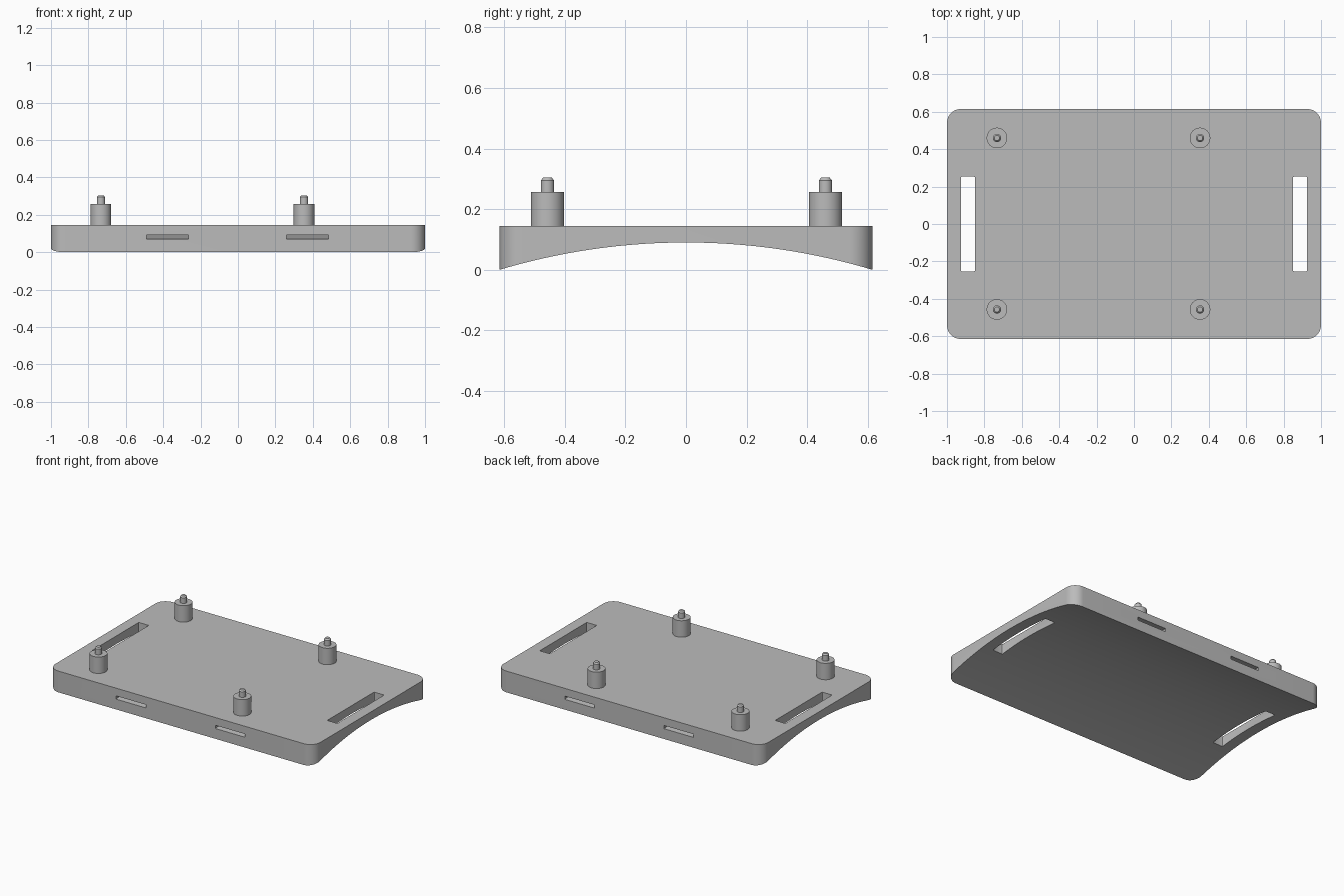
import bpy
import bmesh
import math

if "Cube" in bpy.data.objects:
    bpy.data.objects.remove(bpy.data.objects["Cube"], do_unlink=True)

HALF_X, HALF_Y, TOP, ARCH = 1.0, 0.615, 0.145, 0.09

grey = bpy.data.materials.new("plain grey")
grey.use_nodes = True
colour = (0.5, 0.5, 0.5, 1)
grey.diffuse_color = colour
grey.node_tree.nodes["Principled BSDF"].inputs["Base Color"].default_value = colour


def prism(name, points, offset):
    """Extrude a closed outline of 3D points along an offset."""
    bm = bmesh.new()
    face = bm.faces.new([bm.verts.new(p) for p in points])
    moved = bmesh.ops.extrude_face_region(bm, geom=[face])["geom"]
    verts = [v for v in moved if isinstance(v, bmesh.types.BMVert)]
    bmesh.ops.translate(bm, verts=verts, vec=offset)
    bmesh.ops.recalc_face_normals(bm, faces=bm.faces)
    mesh = bpy.data.meshes.new(name)
    bm.to_mesh(mesh)
    bm.free()
    obj = bpy.data.objects.new(name, mesh)
    bpy.context.collection.objects.link(obj)
    mesh.materials.append(grey)
    return obj


def rounded_rect(hx, hy, r, z, cx=0, steps=12):
    pts = []
    for i, (sx, sy) in enumerate([(1, 1), (-1, 1), (-1, -1), (1, -1)]):
        for k in range(steps + 1):
            a = math.pi / 2 * (i + k / steps)
            pts.append((cx + sx * (hx - r) + r * math.cos(a),
                        sy * (hy - r) + r * math.sin(a), z))
    return pts


def arc(end_z, mid_z, half, steps=48):
    """Points of a circular arch across y, at x = 0."""
    rise = mid_z - end_z
    radius = (half ** 2 + rise ** 2) / (2 * rise)
    ys = [half * (2 * k / steps - 1) for k in range(steps + 1)]
    return [(0, y, mid_z - radius + math.sqrt(radius ** 2 - y * y)) for y in ys]


def shade(obj):
    bpy.ops.object.select_all(action="DESELECT")
    obj.select_set(True)
    bpy.context.view_layer.objects.active = obj
    bpy.ops.object.shade_smooth_by_angle(angle=math.radians(30))


def cut(obj, cutter):
    mod = obj.modifiers.new("cut", "BOOLEAN")
    mod.operation = "DIFFERENCE"
    mod.solver = "EXACT"
    mod.object = cutter
    bpy.context.view_layer.objects.active = obj
    bpy.ops.object.modifier_apply(modifier=mod.name)
    bpy.data.objects.remove(cutter, do_unlink=True)


# Plate with rounded corners
plate = prism("base_plate", rounded_rect(HALF_X, HALF_Y, 0.075, 0), (0, 0, TOP))

# Arched underside
under = arc(0, ARCH, HALF_Y) + [(0, HALF_Y + 0.1, -0.04), (0, HALF_Y + 0.1, -0.2),
                                (0, -HALF_Y - 0.1, -0.2), (0, -HALF_Y - 0.1, -0.04)]
cut(plate, prism("arch_cutter", [(-1.2, y, z) for _, y, z in under], (2.4, 0, 0)))

# Strap slots through the plate at both ends
for side in (-1, 1):
    outline = rounded_rect(0.038, 0.253, 0.006, -0.1, cx=side * 0.888, steps=3)
    cut(plate, prism("slot_cutter", outline, (0, 0, 0.4)))

# Shallow curved tunnels from front to back
for x in (-0.377, 0.372):
    low = arc(0.069, 0.105, HALF_Y + 0.01)
    high = [(px, y, z + 0.022) for px, y, z in reversed(low)]
    outline = [(x - 0.112, y, z) for _, y, z in low + high]
    cut(plate, prism("tunnel_cutter", outline, (0.224, 0, 0)))
shade(plate)


def turned(name, x, y, profile, sides=48):
    """Stack rings of (radius, z) into a closed turned part."""
    bm = bmesh.new()
    rings = []
    for r, z in profile:
        rings.append([bm.verts.new((x + r * math.cos(2 * math.pi * k / sides),
                                    y + r * math.sin(2 * math.pi * k / sides), z))
                      for k in range(sides)])
    for a, b in zip(rings, rings[1:]):
        for k in range(sides):
            n = (k + 1) % sides
            bm.faces.new((a[k], a[n], b[n], b[k]))
    bm.faces.new(rings[-1])
    bm.faces.new(list(reversed(rings[0])))
    mesh = bpy.data.meshes.new(name)
    bm.to_mesh(mesh)
    bm.free()
    mesh.materials.append(grey)
    obj = bpy.data.objects.new(name, mesh)
    bpy.context.collection.objects.link(obj)
    shade(obj)


# Standoff posts with chamfered locating pins
profile = [(0.055, TOP - 0.005), (0.055, 0.257), (0.022, 0.257),
           (0.022, 0.295), (0.014, 0.304)]
for x, end in ((-0.733, "right"), (0.353, "left")):
    for y, face in ((-0.457, "front"), (0.46, "back")):
        turned(f"{face}_{end}_standoff", x, y, profile)
